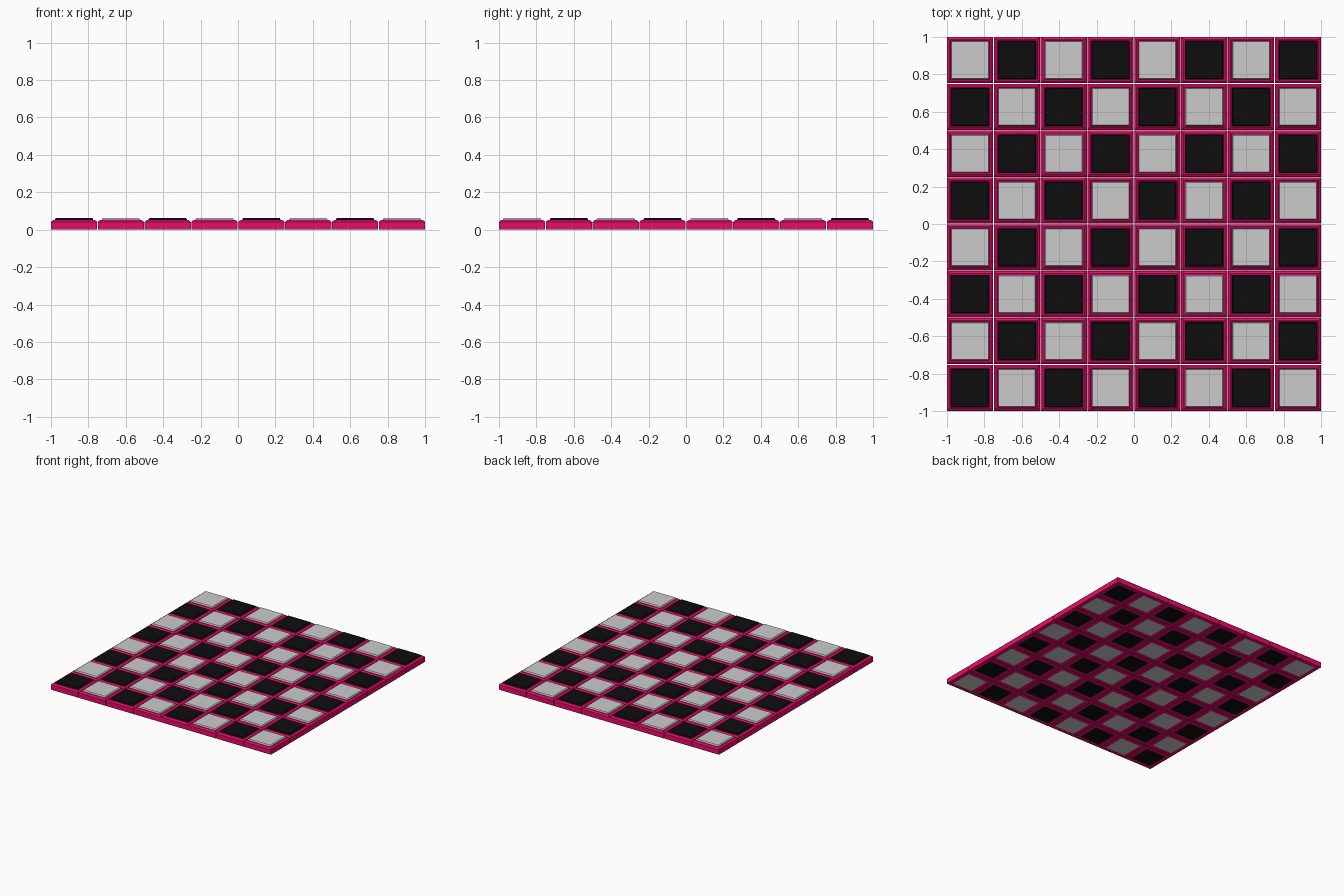
import bpy, bmesh

if "Cube" in bpy.data.objects:
    bpy.data.objects.remove(bpy.data.objects["Cube"])

N = 8
HALF = 0.1235                       # half width of one tile
PITCH = (2 - 2 * HALF) / (N - 1)


def material(name, rgb):
    m = bpy.data.materials.new(name)
    m.diffuse_color = (*rgb, 1)
    m.use_nodes = True
    m.node_tree.nodes["Principled BSDF"].inputs["Base Color"].default_value = m.diffuse_color
    return m


def square_rings(name, profile, closed, mat=None):
    """Stack square loops given as (half width, z); closed joins last to first, else caps ends."""
    bm = bmesh.new()
    rings = [[bm.verts.new((sx * h, sy * h, z))
              for sx, sy in ((-1, -1), (1, -1), (1, 1), (-1, 1))] for h, z in profile]
    pairs = list(zip(rings, rings[1:]))
    if closed:
        pairs.append((rings[-1], rings[0]))
    else:
        bm.faces.new(rings[0][::-1])
        bm.faces.new(rings[-1])
    for a, b in pairs:
        for k in range(4):
            n = (k + 1) % 4
            bm.faces.new((a[k], a[n], b[n], b[k]))
    bmesh.ops.recalc_face_normals(bm, faces=bm.faces)
    me = bpy.data.meshes.new(name)
    bm.to_mesh(me)
    bm.free()
    if mat:
        me.materials.append(mat)
    return me


pink = material("pink", (0.8, 0.004, 0.14))
black = material("black", (0.004, 0.004, 0.004))

# chamfered tile frame, open in the middle
frame = square_rings("tile_frame", [
    (0.09, 0), (HALF, 0), (HALF, 0.041), (0.118, 0.047),
    (0.111, 0.052), (0.104, 0.052), (0.104, 0.041), (0.09, 0.041)], True, pink)

# raised panel seated in the frame, visible from below too
panel_profile = [(0.09, 0.0), (0.09, 0.041), (0.102, 0.042), (0.102, 0.056), (0.098, 0.062)]
light_panel = square_rings("light_panel", panel_profile, False)
dark_panel = square_rings("dark_panel", panel_profile, False, black)

# board of alternating tiles
for i in range(N):
    for j in range(N):
        panel, label = (light_panel, "light_panel") if (i + j) % 2 else (dark_panel, "dark_panel")
        for mesh, part in ((frame, "tile_frame"), (panel, label)):
            ob = bpy.data.objects.new(f"{part}_{i}_{j}", mesh)
            ob.location = ((i - (N - 1) / 2) * PITCH, (j - (N - 1) / 2) * PITCH, 0)
            bpy.context.collection.objects.link(ob)
